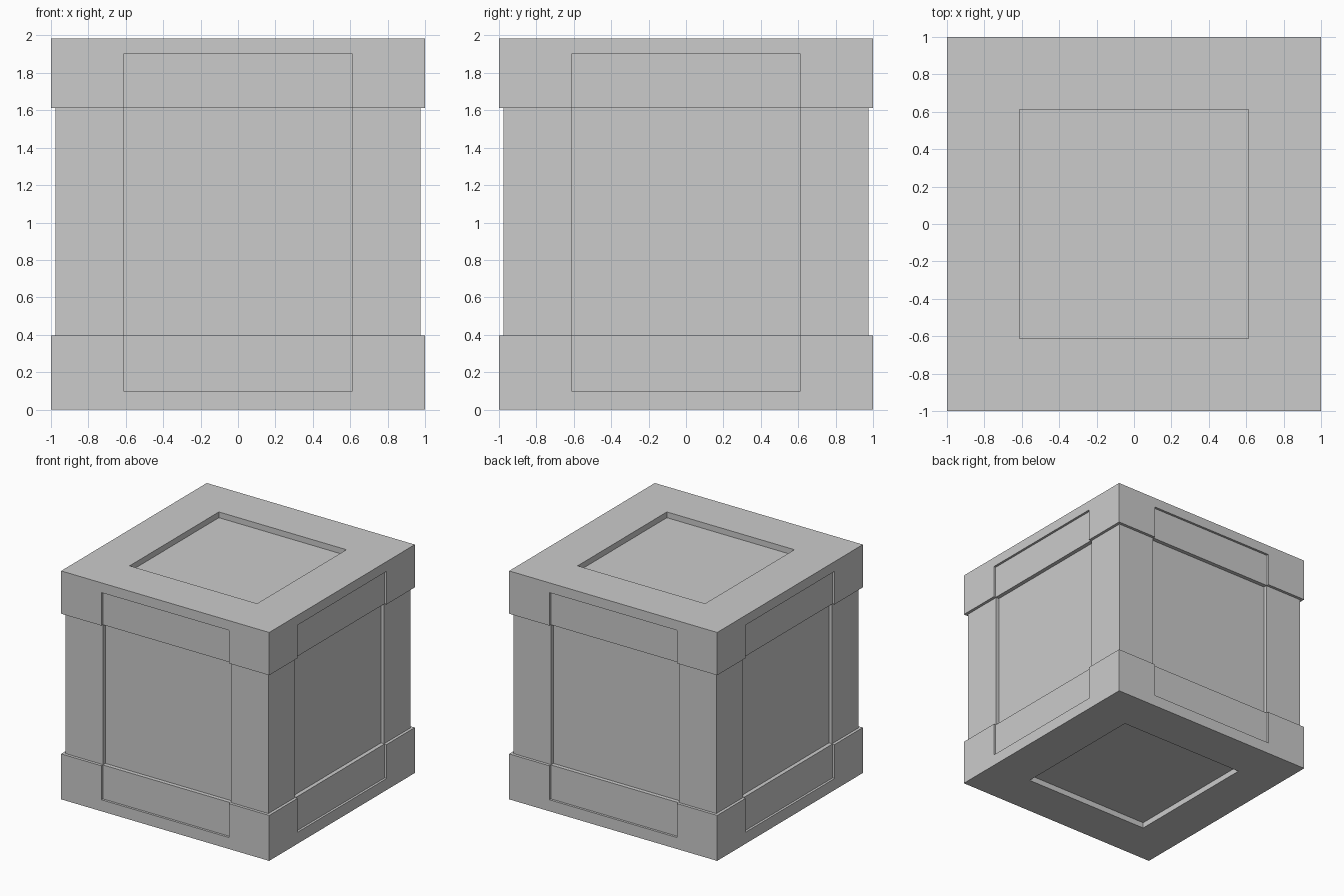
import bpy, bmesh
from math import pi
from mathutils import Matrix, Vector

if "Cube" in bpy.data.objects:
    bpy.data.objects.remove(bpy.data.objects["Cube"])

HALF, BODY, TOP = 1.0, 0.975, 1.985     # band half width, body half width, height
LOW, HIGH = 0.395, 1.613                # inner edges of the two bands
PANEL = 0.613                           # recessed panel half width


def make_object(name, bm):
    bmesh.ops.recalc_face_normals(bm, faces=bm.faces)
    mesh = bpy.data.meshes.new(name)
    bm.to_mesh(mesh)
    bm.free()
    obj = bpy.data.objects.new(name, mesh)
    bpy.context.collection.objects.link(obj)
    return obj


def bridge(bm, a, b):
    for i in range(len(a)):
        j = (i + 1) % len(a)
        bm.faces.new((a[i], a[j], b[j], b[i]))


# Crate: stepped square body with a wide band at the bottom and top
bm = bmesh.new()
rings = []
for r, z in [(HALF, 0), (HALF, LOW), (BODY, LOW), (BODY, HIGH), (HALF, HIGH), (HALF, TOP)]:
    rings.append([bm.verts.new((x * r, y * r, z))
                  for x, y in [(-1, -1), (1, -1), (1, 1), (-1, 1)]])
for a, b in zip(rings, rings[1:]):
    bridge(bm, a, b)
bm.faces.new(rings[0])
bm.faces.new(rings[-1])
crate = make_object("crate", bm)

# Panel cutter: stepped recess on each side, following the bands
bm = bmesh.new()
profile = [(1.2, 0.1), (0.98, 0.1), (0.98, LOW), (0.945, LOW),
           (0.945, HIGH), (0.98, HIGH), (0.98, 1.9), (1.2, 1.9)]
for k in range(4):
    turn = Matrix.Rotation(k * pi / 2, 3, 'Z')
    ends = [[bm.verts.new(turn @ Vector((x, -d, z))) for d, z in profile]
            for x in (-PANEL, PANEL)]
    bridge(bm, *ends)
    for end in ends:
        bm.faces.new(end)

# Square recesses in the lid and the base
for z in (TOP + 0.05, -0.05):
    bmesh.ops.create_cube(bm, size=1, matrix=Matrix.Translation((0, 0, z))
                          @ Matrix.Diagonal((2 * PANEL, 2 * PANEL, 0.2, 1)))
cutter = make_object("panel_cutter", bm)
cutter.hide_render = True

# Cut the panels and bake the result
mod = crate.modifiers.new("panels", 'BOOLEAN')
mod.operation = 'DIFFERENCE'
mod.solver = 'EXACT'
mod.object = cutter
bpy.context.view_layer.update()
cut = bpy.data.meshes.new_from_object(
    crate.evaluated_get(bpy.context.evaluated_depsgraph_get()))
crate.modifiers.clear()
crate.data = cut
bpy.data.objects.remove(cutter)
